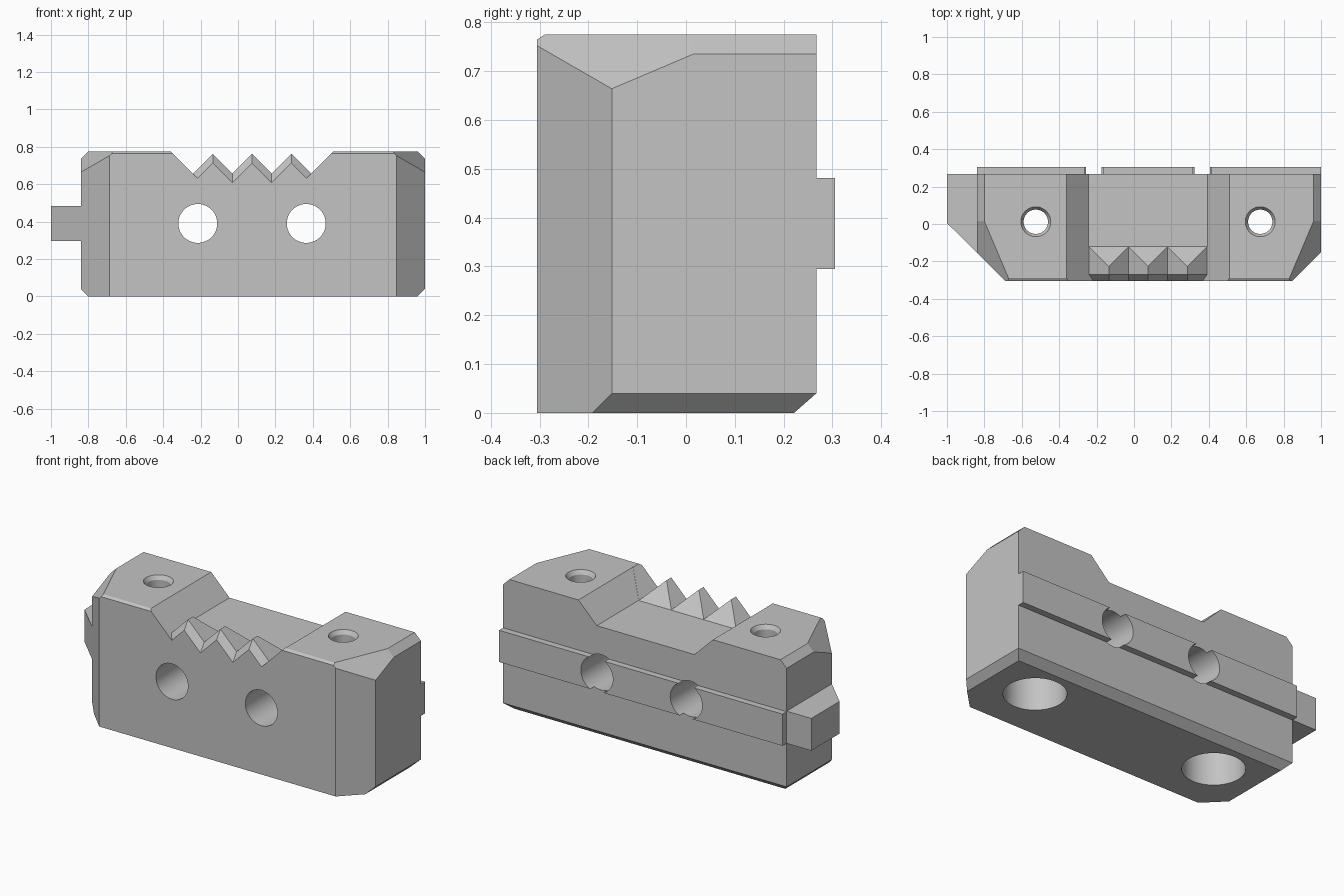
import bpy
import bmesh
import math
from mathutils import Vector

cube = bpy.data.objects.get("Cube")
if cube:
    bpy.data.objects.remove(cube, do_unlink=True)

# One plain steel colour
steel = bpy.data.materials.new("steel_grey")
steel.use_nodes = True
steel.diffuse_color = (0.55, 0.55, 0.55, 1)
for node in steel.node_tree.nodes:
    if node.type == "BSDF_PRINCIPLED":
        node.inputs["Base Color"].default_value = steel.diffuse_color

MID = 0.08            # centre of the block along x
NOTCH = 0.075         # centre of the toothed notch along x
HALF = 0.92
FRONT, BACK, TOP = -0.305, 0.267, 0.775
BEVEL = 0.04


def make_object(name, bm):
    bmesh.ops.recalc_face_normals(bm, faces=bm.faces[:])
    mesh = bpy.data.meshes.new(name)
    bm.to_mesh(mesh)
    bm.free()
    mesh.materials.append(steel)
    obj = bpy.data.objects.new(name, mesh)
    bpy.context.collection.objects.link(obj)
    return obj


def loft_mesh(sections):
    """Closed solid through rings that all have the same point count."""
    bm = bmesh.new()
    rings = [[bm.verts.new(p) for p in ring] for ring in sections]
    n = len(rings[0])
    for a, b in zip(rings, rings[1:]):
        for i in range(n):
            j = (i + 1) % n
            bm.faces.new((a[i], a[j], b[j], b[i]))
    bm.faces.new(rings[0])
    bm.faces.new(rings[-1])
    bmesh.ops.recalc_face_normals(bm, faces=bm.faces[:])
    return bm


def loft(name, sections):
    return make_object(name, loft_mesh(sections))


def prism_z(outline, z0, z1):
    return [[(x, y, z) for x, y in outline] for z in (z0, z1)]


def box_sections(x0, x1, y0, y1, z0, z1):
    return prism_z([(x0, y0), (x1, y0), (x1, y1), (x0, y1)], z0, z1)


def slice_off(bm, point, normal):
    geom = bm.verts[:] + bm.edges[:] + bm.faces[:]
    cut = bmesh.ops.bisect_plane(bm, geom=geom, plane_co=point,
                                 plane_no=Vector(normal).normalized(), clear_outer=True)
    edges = [e for e in cut["geom_cut"] if isinstance(e, bmesh.types.BMEdge)]
    bmesh.ops.edgenet_fill(bm, edges=edges)


def subtract(obj, cutters):
    bpy.context.view_layer.objects.active = obj
    for cutter in cutters:
        mod = obj.modifiers.new("cut", "BOOLEAN")
        mod.operation = "DIFFERENCE"
        mod.solver = "EXACT"
        mod.object = cutter
        bpy.ops.object.modifier_apply(modifier=mod.name)


def circle(r, steps=48):
    return [(r * math.cos(math.tau * i / steps), r * math.sin(math.tau * i / steps))
            for i in range(steps)]


# Block with bevelled ends, corners and lower back edge
bm = loft_mesh(box_sections(MID - HALF, MID + HALF, FRONT, BACK, 0, TOP))
for s in (-1, 1):
    end = MID + s * HALF
    slice_off(bm, (end, -0.152, 0), (s, -1, 0))
    slice_off(bm, (end, 0, TOP - BEVEL), (s, 0, 1))
    slice_off(bm, (end, 0, BEVEL), (s, 0, -1))
    slice_off(bm, (end, 0.015, TOP - BEVEL), (s, -0.424, 1))
slice_off(bm, (0, BACK, BEVEL), (0, 1, -1.14))
slice_off(bm, (0, FRONT, 0.765), (0, -1, 1.5))
body = make_object("jaw_body", bm)


# Notch with three teeth, whose front edge slopes down
def mirrored(points, y):
    full = points + [(2 * NOTCH - x, z) for x, z in reversed(points)]
    return [(x, y, z) for x, z in full]


def tooth_section(y, drop):
    peak, valley = 0.7625 - drop, 0.6575 - drop
    foot = (drop - 0.4825) / 2
    left = [(-0.485, 0.9), (foot, 0.415 - foot), (-0.135, peak), (-0.03, valley)]
    right = [(2 * NOTCH - x, z) for x, z in reversed(left)]
    return [(x, y, z) for x, z in left + [(NOTCH, peak)] + right]


def channel_section(y, floor):
    return mirrored([(-0.486, 0.9), (0.414 - floor, floor)], y)


teeth_cut = loft("teeth_cutter", [tooth_section(-0.34, 0.1), tooth_section(-0.27, 0),
                                  tooth_section(-0.10, 0)])
channel_cut = loft("channel_cutter", [channel_section(-0.33, 0.866),
                                      channel_section(-0.12, 0.656),
                                      channel_section(0.4, 0.656)])

# Horizontal bolt holes, front to back
bolt_cuts = [loft("bolt_hole_cutter", [[(cx + a, y, 0.39 + b) for a, b in circle(0.104)]
                                       for y in (-0.5, 0.5)])
             for cx in (-0.215, 0.365)]

# Vertical screw holes, wide underneath and countersunk on top
bore = [(0.165, -0.1), (0.165, 0.4), (0.065, 0.4), (0.065, 0.752), (0.08, TOP), (0.095, 0.798)]
screw_cuts = [loft("screw_hole_cutter", [[(cx + a, 0.012 + b, z) for a, b in circle(r)]
                                         for r, z in bore])
              for cx in (-0.525, 0.675)]

# Back rail, split by the bolt holes, and side tab
rail = loft("back_rail", box_sections(MID - HALF, MID + HALF, BACK - 0.004, 0.305, 0.295, 0.481))
tab = loft("side_tab", prism_z([(-1, BACK), (-1, 0.005), (-0.84, -0.152), (-0.84, BACK)],
                               0.295, 0.484))

subtract(body, [teeth_cut, channel_cut] + bolt_cuts + screw_cuts)
subtract(rail, bolt_cuts)
for cutter in [teeth_cut, channel_cut] + bolt_cuts + screw_cuts:
    bpy.data.objects.remove(cutter, do_unlink=True)

# Smooth bores, crisp edges
bpy.ops.object.select_all(action="DESELECT")
for obj in (body, rail, tab):
    obj.select_set(True)
bpy.context.view_layer.objects.active = body
bpy.ops.object.shade_smooth_by_angle(angle=math.radians(15))
